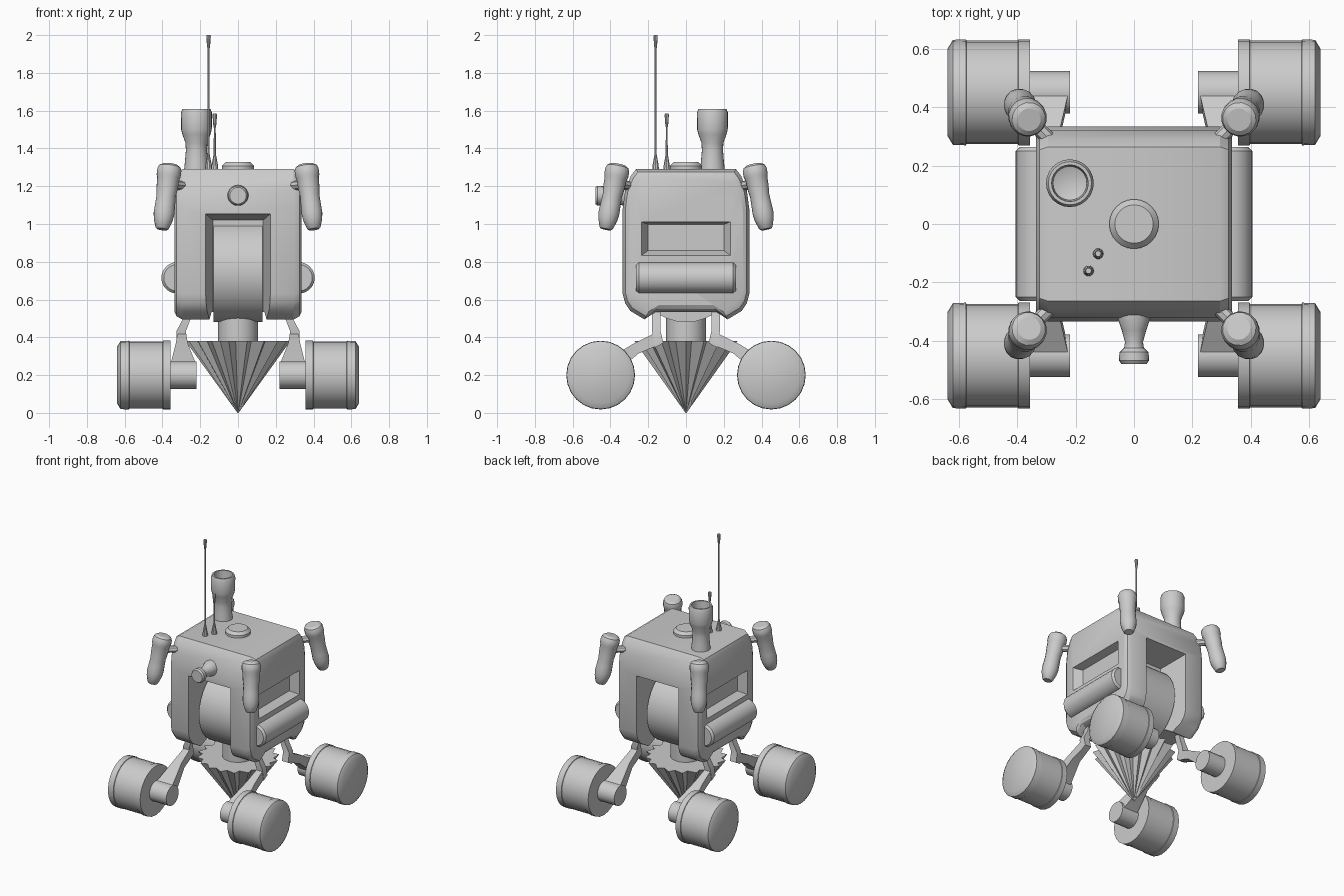
import bpy, bmesh, math
from mathutils import Vector

if "Cube" in bpy.data.objects:
    bpy.data.objects.remove(bpy.data.objects["Cube"])

grey = bpy.data.materials.new("plain grey")
grey.diffuse_color = (0.6, 0.6, 0.6, 1)
grey.use_nodes = True
grey.node_tree.nodes["Principled BSDF"].inputs["Base Color"].default_value = grey.diffuse_color


def loft(name, rings, angle=32):
    """Skin a list of equal-length point rings and cap both ends."""
    bm = bmesh.new()
    vs = [[bm.verts.new(p) for p in r] for r in rings]
    n = len(vs[0])
    for a, b in zip(vs, vs[1:]):
        for i in range(n):
            j = (i + 1) % n
            bm.faces.new((a[i], a[j], b[j], b[i]))
    bm.faces.new(vs[0][::-1])
    bm.faces.new(vs[-1])
    bmesh.ops.recalc_face_normals(bm, faces=bm.faces)
    me = bpy.data.meshes.new(name)
    bm.to_mesh(me)
    bm.free()
    me.materials.append(grey)
    me.shade_smooth()
    me.set_sharp_from_angle(angle=math.radians(angle))
    ob = bpy.data.objects.new(name, me)
    bpy.context.collection.objects.link(ob)
    return ob


def lathe(name, origin, axis, profile, segs=20):
    """Revolve (radius, distance) pairs about an axis through origin."""
    q = Vector(axis).to_track_quat('Z', 'Y')
    o = Vector(origin)
    rings = []
    for r, d in profile:
        rings.append([o + q @ Vector((r * math.cos(2 * math.pi * i / segs),
                                      r * math.sin(2 * math.pi * i / segs), d))
                      for i in range(segs)])
    return loft(name, rings)


def rect(x0, x1, z0, z1, y):
    return [(x0, y, z0), (x1, y, z0), (x1, y, z1), (x0, y, z1)]


# Body: side profile lofted across x with rounded ends
half = [(.265, 1.29), (.292, 1.255), (.322, 1.18), (.335, 1.08), (.335, .63),
        (.322, .58), (.295, .54), (.22, .495), (.16, .535)]
prof = half + [(-y, z) for y, z in reversed(half)]
rings = []
for x, s in [(-.337, .9), (-.325, .96), (-.295, 1), (.295, 1), (.325, .96), (.337, .9)]:
    rings.append([(x, y * s, .9 + (z - .9) * s) for y, z in prof])
body = loft("body", rings)

# Cutters: tapered drum slots front and back, recessed panels left and right
cutters = []
for s in (-1, 1):
    cutters.append(loft("slot_cutter", [rect(-.173, .173, .3, 1.055, s * .345),
                                        rect(-.133, .133, .3, 1.02, s * .12)]))
    cutters.append(loft("panel_cutter", [
        [(s * x, y, z) for y, z in [(-w, z0), (w, z0), (w, z1), (-w, z1)]]
        for x, w, z0, z1 in [(.342, .238, .832, 1.013), (.28, .2, .86, .997)]]))
for c in cutters:
    c.hide_render = True
    m = body.modifiers.new("cut", 'BOOLEAN')
    m.operation = 'DIFFERENCE'
    m.solver = 'EXACT'
    m.object = c
dg = bpy.context.evaluated_depsgraph_get()
cut = bpy.data.meshes.new_from_object(body.evaluated_get(dg))
body.modifiers.clear()
body.data = cut
cut.shade_smooth()
cut.set_sharp_from_angle(angle=math.radians(28))
for c in cutters:
    bpy.data.objects.remove(c)

# Drum inside the slot
lathe("drum", (0, 0, .75), (1, 0, 0), [(.27, -.131), (.27, .131)], 32)

# Side tanks
for s in (-1, 1):
    lathe("side_tank", (s * .323, 0, .715), (0, 1, 0),
          [(.07, -.264), (.083, -.25), (.083, .25), (.07, .264)], 24)

# Drill: fluted cone on a neck
teeth = 18
star = []
for i in range(teeth):
    for r, f in [(.277, 0), (.24, .35)]:
        a = 2 * math.pi * (i + f) / teeth
        star.append((r * math.cos(a), r * math.sin(a)))
loft("drill_cone", [[(x * k, y * k, z) for x, y in star]
                    for k, z in [(1, .38), (.01, 0)]], 20)
lathe("drill_neck", (0, 0, 0), (0, 0, 1), [(.105, .36), (.105, .56)], 24)

# Wheels, hubs, legs and corner pods, one set per corner
for sx in (-1, 1):
    for sy in (-1, 1):
        lathe("wheel", (0, sy * .452, .2), (sx, 0, 0),
              [(.182, .357), (.182, .397), (.178, .399), (.178, .575), (.182, .577),
               (.18, .622), (.15, .64)], 24)
        lathe("hub", (0, sy * .452, .2), (sx, 0, 0), [(.073, .22), (.073, .37)], 20)

        def section(x0, x1, pts):
            (ya, za), (yb, zb) = pts
            return [(sx * x0, sy * ya, za), (sx * x1, sy * ya, za),
                    (sx * x1, sy * yb, zb), (sx * x0, sy * yb, zb)]
        loft("leg_strut", [section(.24, .28, [(.135, .56), (.18, .56)]),
                           section(.25, .29, [(.135, .5), (.18, .5)]),
                           section(.275, .325, [(.135, .435), (.18, .435)]),
                           section(.275, .325, [(.12, .37), (.165, .345)])])
        loft("leg_arm", [section(.275, .32, [(.12, .37), (.16, .425)]),
                         section(.265, .33, [(.25, .315), (.28, .365)]),
                         section(.225, .355, [(.425, .17), (.45, .265)])])

        top = Vector((sx * .36, sy * .358, 1.315))
        low = Vector((sx * .402, sy * .425, .97))
        lathe("corner_pod", top, low - top,
              [(.04, 0), (.058, .012), (.065, .03), (.065, .06), (.06, .075),
               (.057, .13), (.052, .17), (.054, .22), (.056, .265), (.051, .3),
               (.036, .345), (.028, .352)], 16)
        lathe("pod_mount", (sx * .27, sy * .27, 1.2), (sx, sy, 0.1),
              [(.025, 0), (.025, .13)], 8)

# Chimney with a hollow mouth
lathe("chimney", (-.22, .14, 0), (0, 0, 1),
      [(.066, 1.28), (.06, 1.34), (.056, 1.39), (.058, 1.43), (.075, 1.475),
       (.081, 1.5), (.082, 1.59), (.074, 1.61), (.063, 1.61), (.058, 1.54), (.03, 1.53)], 24)

# Roof hatch
lathe("roof_hatch", (0, 0, 0), (0, 0, 1),
      [(.085, 1.28), (.085, 1.308), (.066, 1.328), (.06, 1.328)], 24)

# Antennas
for x, y, h in [(-.156, -.161, 2.0), (-.123, -.102, 1.585)]:
    lathe("antenna", (x, y, 0), (0, 0, 1),
          [(.019, 1.28), (.017, 1.31), (.006, 1.37), (.005, h - .075),
           (.008, h - .06), (.012, h - .01), (.01, h)], 10)

# Front nozzle lamp
lathe("front_lamp", (0, 0, 1.15), (0, -1, 0),
      [(.056, .28), (.056, .325), (.042, .365), (.031, .405), (.034, .425),
       (.05, .44), (.052, .468), (.044, .48)], 20)
